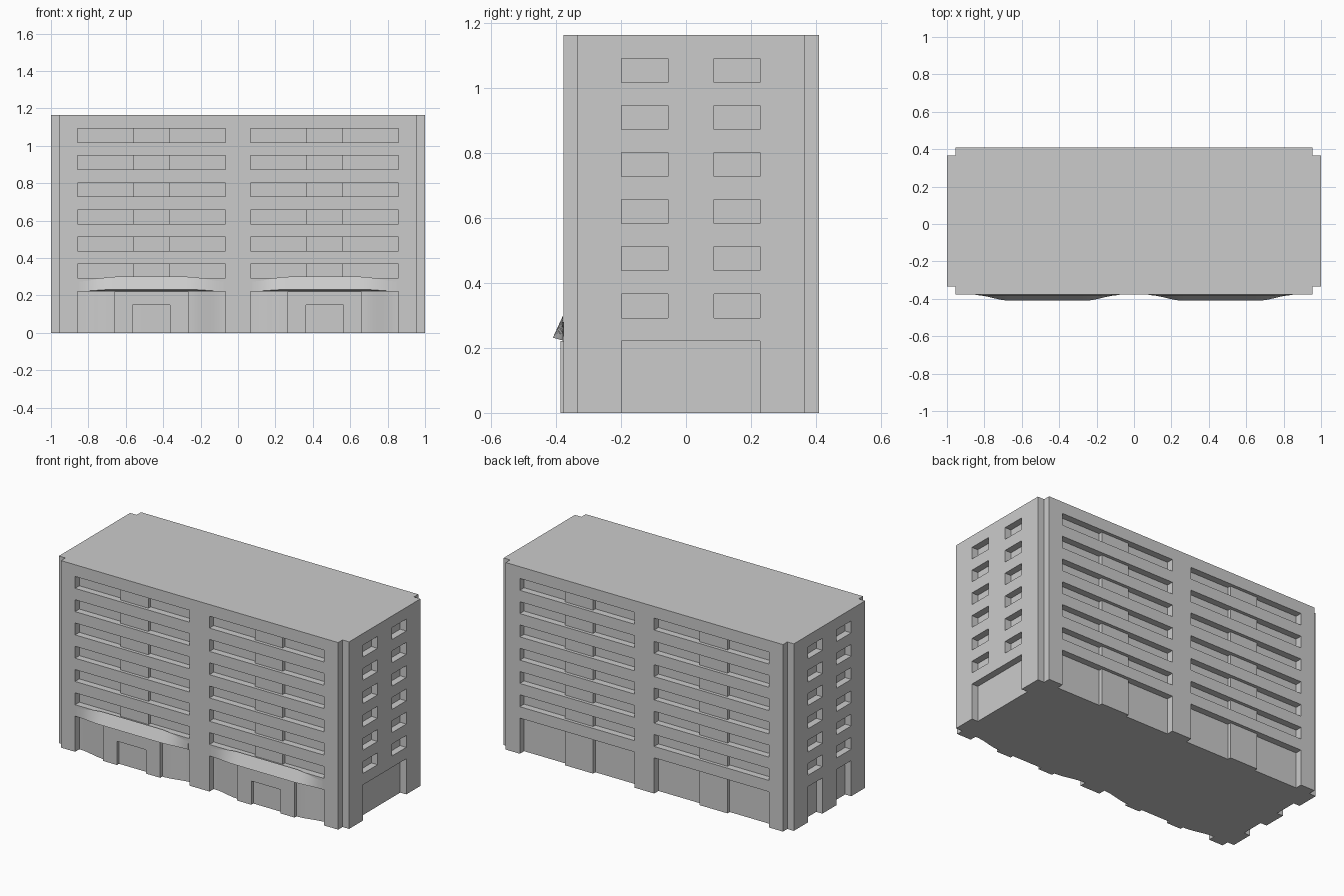
import bpy, bmesh, math

if "Cube" in bpy.data.objects:
    bpy.data.objects.remove(bpy.data.objects["Cube"])

H = 1.165                       # total height
FRONT, BACK = -0.378, 0.41      # main wall planes
BAY = 0.463                     # centre of each window bay
HALF = 0.395                    # half width of a window bay
DEPTH, SHALLOW = 0.042, 0.02    # recess depths
GROUND_TOP = 0.222
ROWS = [(0.293 + 0.145 * i, 0.367 + 0.145 * i) for i in range(6)]


def add_prism(bm, pts, z0, z1):
    lo = [bm.verts.new((x, y, z0)) for x, y in pts]
    hi = [bm.verts.new((x, y, z1)) for x, y in pts]
    bm.faces.new(lo)
    bm.faces.new(hi)
    n = len(pts)
    for i in range(n):
        j = (i + 1) % n
        bm.faces.new((lo[i], lo[j], hi[j], hi[i]))


def rect(x0, x1, y0, y1):
    return [(x0, y0), (x1, y0), (x1, y1), (x0, y1)]


def finish(bm, name, smooth=False):
    bmesh.ops.recalc_face_normals(bm, faces=bm.faces[:])
    me = bpy.data.meshes.new(name)
    bm.to_mesh(me)
    bm.free()
    ob = bpy.data.objects.new(name, me)
    bpy.context.collection.objects.link(ob)
    bpy.ops.object.select_all(action='DESELECT')
    ob.select_set(True)
    bpy.context.view_layer.objects.active = ob
    if smooth:
        bpy.ops.object.shade_smooth_by_angle(angle=math.radians(25))
    return ob


# building block with notched corners
bm = bmesh.new()
xo, xi, yf, yb = 1.0, 0.955, -0.335, 0.367
half = [(xi, FRONT), (xi, yf), (xo, yf), (xo, yb), (xi, yb), (xi, BACK)]
add_prism(bm, half + [(-x, y) for x, y in reversed(half)], 0, H)
block = finish(bm, "building_block")

# recess cutters
bm = bmesh.new()


def strip(cx, wall, s, z0, z1):
    """Long recess with a shallower centre panel; s = inward direction."""
    out, deep, mid = wall - s * 0.1, wall + s * DEPTH, wall + s * SHALLOW
    add_prism(bm, [(cx - HALF, out), (cx + HALF, out), (cx + HALF, deep),
                   (cx + 0.096, deep), (cx + 0.096, mid), (cx - 0.096, mid),
                   (cx - 0.096, deep), (cx - HALF, deep)], z0, z1)


def side_cut(s, y0, y1, z0, z1):
    xs = sorted((s * (xo - DEPTH), s * 1.1))
    add_prism(bm, rect(xs[0], xs[1], y0, y1), z0, z1)


SIDE = [(-0.198, -0.055), (0.086, 0.228)]
for cx in (-BAY, BAY):
    for z0, z1 in ROWS:
        strip(cx, FRONT, 1, z0, z1)
        strip(cx, BACK, -1, z0, z1)
    strip(cx, BACK, -1, -0.1, GROUND_TOP)
    add_prism(bm, rect(cx - HALF, cx + HALF, FRONT - 0.1, FRONT + DEPTH), -0.1, GROUND_TOP)
for y0, y1 in SIDE:
    for z0, z1 in ROWS:
        side_cut(1, y0, y1, z0, z1)
        side_cut(-1, y0, y1, z0, z1)
    side_cut(-1, y0, y1, -0.1, GROUND_TOP)
side_cut(1, SIDE[0][0], SIDE[1][1], -0.1, GROUND_TOP)
cutter = finish(bm, "recess_cutter")
cutter.hide_render = True

bpy.context.view_layer.objects.active = block
mod = block.modifiers.new("recesses", 'BOOLEAN')
mod.operation = 'DIFFERENCE'
mod.solver = 'EXACT'
mod.object = cutter
bpy.ops.object.modifier_apply(modifier=mod.name)
bpy.data.objects.remove(cutter)

for cx, tag in ((-BAY, "left"), (BAY, "right")):
    # curved entrance wall swelling out of the ground floor recess
    bm = bmesh.new()
    back, crest = FRONT + DEPTH, -0.367
    curve = []
    for i in range(11):
        t = i / 10
        curve.append((HALF - t * (HALF - 0.198),
                      back + (crest - back) * (0.5 - 0.5 * math.cos(math.pi * t))))
    pts = [(cx + x, y) for x, y in curve] + [(cx - x, y) for x, y in reversed(curve)]
    add_prism(bm, [(cx + HALF, back + 0.005)] + pts + [(cx - HALF, back + 0.005)], 0, GROUND_TOP)
    finish(bm, "entrance_wall_" + tag, True)

    # flat door surround
    bm = bmesh.new()
    x = [cx + d for d in (-0.198, -0.1, 0.1, 0.198)]
    outline = [(x[0], 0), (x[1], 0), (x[1], 0.148), (x[2], 0.148),
               (x[2], 0), (x[3], 0), (x[3], GROUND_TOP), (x[0], GROUND_TOP)]
    face = bm.faces.new([bm.verts.new((a, -0.387, z)) for a, z in outline])
    ext = bmesh.ops.extrude_face_region(bm, geom=[face])
    bmesh.ops.translate(bm, vec=(0, 0.02, 0),
                        verts=[v for v in ext["geom"] if isinstance(v, bmesh.types.BMVert)])
    finish(bm, "door_surround_" + tag)

    # sloping canopy over the entrance: lip bulges forward in the middle
    bm = bmesh.new()
    rings = []
    for i in range(-16, 17):
        d = i / 16 * 0.385
        t = min(1.0, (0.385 - abs(d)) / 0.185)
        s = t * t * (3 - 2 * t)
        rings.append([bm.verts.new((cx + d, y, z)) for y, z in (
            (FRONT - 0.001, 0.275 + 0.025 * s),
            (FRONT - 0.002 - 0.03 * s, 0.223 + 0.009 * s),
            (FRONT + 0.002, GROUND_TOP))])
    for a, b in zip(rings, rings[1:]):
        for k in range(3):
            m = (k + 1) % 3
            bm.faces.new((a[k], b[k], b[m], a[m]))
    bm.faces.new(rings[0])
    bm.faces.new(rings[-1])
    finish(bm, "canopy_" + tag, True)
